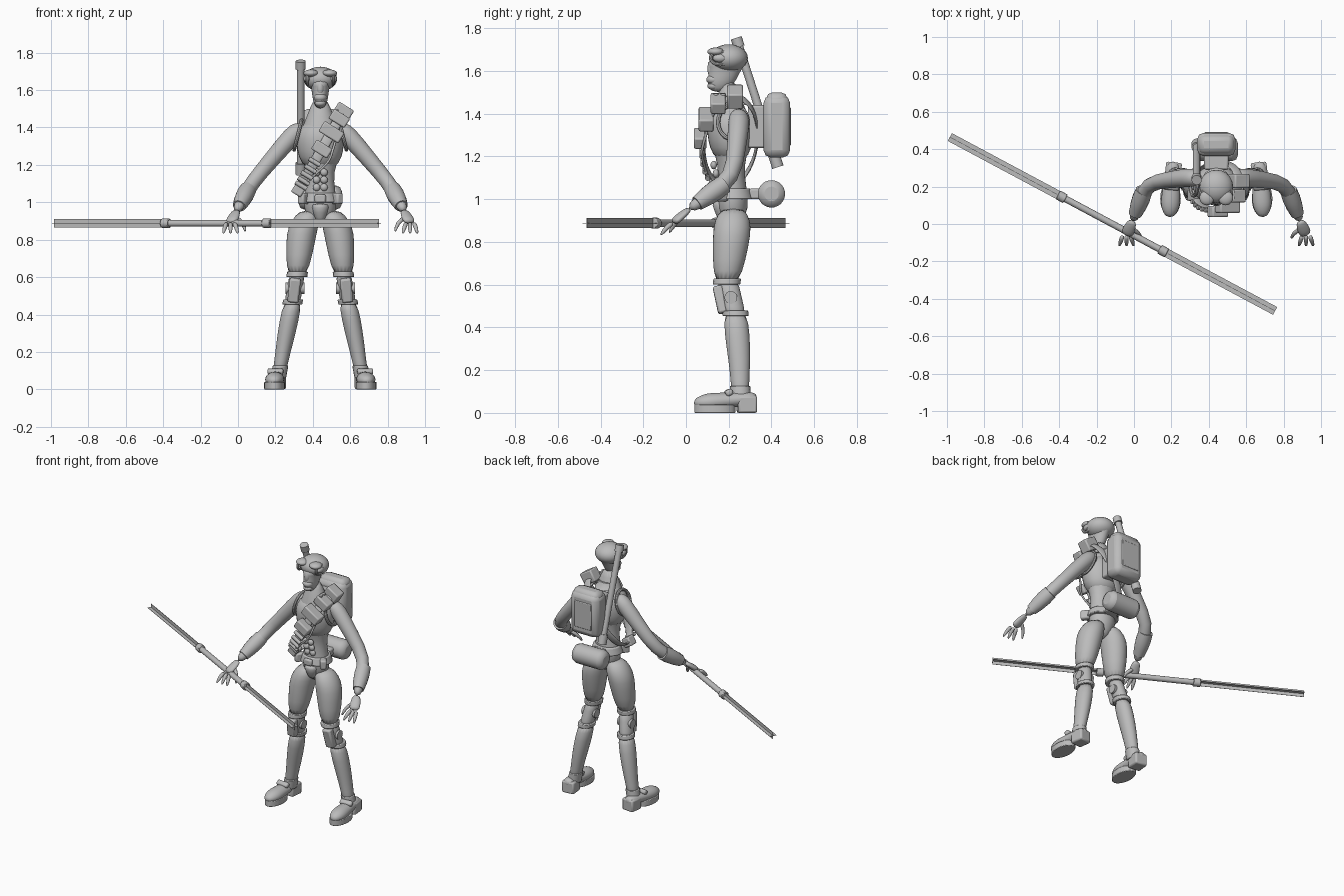
import bpy, bmesh, math
from mathutils import Vector, Matrix

if "Cube" in bpy.data.objects:
    bpy.data.objects.remove(bpy.data.objects["Cube"], do_unlink=True)

CENTRE_X = .44             # body centre line; all parts are placed relative to it
UP = Vector((0, 0, 1))
FRONT = Vector((0, -1, 0))
SIDEWAYS = Vector((1, 0, 0))

grey = bpy.data.materials.new("plain_grey")
grey.use_nodes = True
colour = (.5, .5, .5, 1)
grey.diffuse_color = colour
grey.node_tree.nodes["Principled BSDF"].inputs["Base Color"].default_value = colour


def finish(name, bm, mirror=False, rounded=False, bevel=0, smooth=True):
    """Turn the built faces into a named grey object with its modifiers."""
    bmesh.ops.recalc_face_normals(bm, faces=bm.faces)
    mesh = bpy.data.meshes.new(name)
    bm.to_mesh(mesh)
    bm.free()
    mesh.materials.append(grey)
    part = bpy.data.objects.new(name, mesh)
    part.location = SIDEWAYS * CENTRE_X
    bpy.context.collection.objects.link(part)
    if rounded:
        mesh.polygons.foreach_set("use_smooth", [True] * len(mesh.polygons))
        part.modifiers.new("Subdivision", "SUBSURF")
    elif smooth:
        bpy.ops.object.select_all(action="DESELECT")
        part.select_set(True)
        bpy.context.view_layer.objects.active = part
        bpy.ops.object.shade_smooth_by_angle(angle=math.radians(40))
    if bevel:
        modifier = part.modifiers.new("Bevel", "BEVEL")
        modifier.width, modifier.segments = bevel, 2
    if mirror:
        part.modifiers.new("Mirror", "MIRROR")


def along_joints(joints, fraction):
    """Point at a fraction of the way through a chain of joints."""
    place = fraction * (len(joints) - 1)
    index = min(int(place), len(joints) - 2)
    return Vector(joints[index]).lerp(Vector(joints[index + 1]), place - index)


def limb(name, joints, radii, flat=1, sides=16, level=False, hub=None, closed=False, **options):
    """Skin evenly spaced elliptical rings along a chain of joints, level or square to it."""
    bm = bmesh.new()
    count = len(radii)
    centres = [along_joints(joints, i / (count - 1)) for i in range(count)]
    rings = []
    for i, (centre, radius) in enumerate(zip(centres, radii)):
        wide, deep = SIDEWAYS, FRONT
        if not level:
            before = centres[i - 1] if i or closed else centre
            after = centres[(i + 1) % count] if i + 1 < count or closed else centre
            tangent = (after - before).normalized()
            guide = centre - Vector(hub) if hub else UP * 2 + FRONT + SIDEWAYS / 2
            deep = (guide - tangent * guide.dot(tangent)).normalized()
            wide = tangent.cross(deep)
        turns = [math.tau * k / sides for k in range(sides)]
        rings.append([bm.verts.new(centre + radius * (wide * math.cos(turn) + deep * flat * math.sin(turn)))
                      for turn in turns])
    for i in range(count if closed else count - 1):
        low, high = rings[i], rings[(i + 1) % count]
        for k in range(sides):
            bm.faces.new((low[k - 1], low[k], high[k], high[k - 1]))
    if not closed:
        bm.faces.new(rings[0])
        bm.faces.new(rings[-1])
    finish(name, bm, **options)


def rod(name, start, end, radius, **options):
    limb(name, [start, end], [radius, radius], **options)


def oval_point(centre, first_axis, second_axis, degrees):
    turn = math.radians(degrees)
    return Vector(centre) + Vector(first_axis) * math.cos(turn) + Vector(second_axis) * math.sin(turn)


def hoop(name, centre, first_axis, second_axis, width, flat=1, **options):
    """Closed oval band around a centre."""
    path = [oval_point(centre, first_axis, second_axis, turn) for turn in range(0, 360, 15)]
    limb(name, path, [width] * len(path), flat, sides=8, hub=centre, closed=True, **options)


def box(name, place, size, turn=(0, 0, 0), bevel=.01, **options):
    bm = bmesh.new()
    spin = Matrix.Identity(4)
    for axis, degrees in zip("XYZ", turn):
        spin = Matrix.Rotation(math.radians(degrees), 4, axis) @ spin
    bmesh.ops.create_cube(bm, size=1, matrix=Matrix.Translation(place) @ spin @ Matrix.Diagonal((*size, 1)))
    finish(name, bm, bevel=bevel, **options)


def ball(name, place, size, **options):
    bm = bmesh.new()
    bmesh.ops.create_uvsphere(bm, u_segments=20, v_segments=12, radius=1,
                              matrix=Matrix.Translation(place) @ Matrix.Diagonal((*size, 1)))
    finish(name, bm, **options)


# Torso, vest and neck
CROTCH, NECK = Vector((0, .22, .86)), Vector((0, .2, 1.56))
limb("torso", [CROTCH, NECK], [.03, .1, .08, .07, .11, .12, .07, .04], flat=.85, level=True, rounded=True)
limb("vest", [CROTCH.lerp(NECK, .45), CROTCH.lerp(NECK, .83)], [.08, .12, .13, .13, .08],
     flat=.85, level=True, rounded=True)
limb("collar", [(0, .22, 1.44), (0, .22, 1.48)], [.08, .06, .05], level=True)
hoop("armhole_rim", (.12, .22, 1.36), FRONT * .07, (-.02, 0, .08), .01, mirror=True)
for row in range(3):
    ball("belly_muscle", (.02, .15 - row / 100, 1.08 + row / 25), (.02, .015, .02), mirror=True)

# Head
limb("jaw", [(0, .15, 1.5), (0, .2, 1.66)], [.02, .04, .045, .05, .07], flat=1.6, level=True, rounded=True)
ball("skull", (0, .2, 1.66), (.09, .09, .065))
ball("muzzle", (0, .13, 1.56), (.035, .035, .025))
ball("lower_lip", (0, .13, 1.53), (.03, .03, .02))
ball("nose_ridge", (0, .12, 1.61), (.02, .02, .04))
ball("brow", (.05, .14, 1.69), (.04, .04, .02), mirror=True)
EYE = Vector((.07, .16, 1.66))
ball("eye", EYE, (.02, .035, .02), mirror=True)
hoop("eyelid", EYE, FRONT * .045, UP * .03, .008, mirror=True)

# Arms
SHOULDER, UPPER_ARM = Vector((.09, .24, 1.4)), Vector((.14, .25, 1.37))
ELBOW, WRIST, KNUCKLES = Vector((.37, .22, 1.1)), Vector((.45, .01, .95)), Vector((.48, -.06, .89))
limb("arm", [SHOULDER, UPPER_ARM, ELBOW, WRIST], [.03, .045, .053, .045, .04, .042, .024],
     mirror=True, rounded=True)
limb("bracer", [ELBOW.lerp(WRIST, .2), ELBOW.lerp(WRIST, .8)], [.045, .048, .044, .035], mirror=True)
limb("palm", [WRIST.lerp(KNUCKLES, -.1), KNUCKLES], [.022, .03, .035, .03],
     flat=.55, mirror=True, rounded=True)
for k in range(3):
    base = KNUCKLES + SIDEWAYS * (1 - k) * .02
    tip = base + Vector(((1 - k) * .02, -.06, -.06))
    bend = base.lerp(tip, .5) + UP * .01
    limb("finger", [base, bend, tip], [.013, .013, .007], sides=10, mirror=True, rounded=True)
limb("thumb", [WRIST.lerp(KNUCKLES, .4), (.41, -.05, .89), (.4, -.08, .84)], [.014, .012, .007],
     sides=10, mirror=True, rounded=True)

# Legs
HIP, THIGH, KNEE = Vector((.06, .22, .96)), Vector((.1, .215, .84)), Vector((.125, .19, .6))
SHIN, CALF, ANKLE = Vector((.145, .23, .48)), Vector((.19, .25, .25)), Vector((.225, .255, .06))
limb("thigh", [HIP, THIGH, KNEE], [.05, .078, .083, .072, .053],
     flat=1.1, level=True, mirror=True, rounded=True)
limb("knee", [KNEE.lerp(THIGH, .1), SHIN.lerp(CALF, .2)], [.044, .042, .044, .04],
     flat=1.2, level=True, mirror=True, rounded=True)
limb("boot_shaft", [SHIN, CALF, ANKLE], [.05, .052, .046, .038, .037],
     flat=1.15, level=True, mirror=True, rounded=True)
for name, start, end, fraction, radius in [("thigh_cuff", KNEE, THIGH, .12, .056),
                                           ("boot_cuff", SHIN, CALF, .12, .053),
                                           ("ankle_cuff", ANKLE, CALF, .35, .042)]:
    limb(name, [start, start.lerp(end, fraction)], [radius, radius],
         flat=1.15, level=True, mirror=True, bevel=.004)
box("knee_plate", (.14, .16, .53), (.06, .045, .13), (12, -6, 0), mirror=True)
knee_pin = KNEE.lerp(SHIN, .5)
rod("knee_hinge", knee_pin - SIDEWAYS * .05, knee_pin + SIDEWAYS * .05, .03, mirror=True)

# Shoes
TOE, HEEL = Vector((.25, .035, .045)), Vector((.23, .335, .07))
limb("shoe", [TOE, HEEL], [.02, .048, .053, .05, .045, .042, .04, .03], flat=.8,
     hub=TOE - UP * 9, mirror=True, rounded=True)
rod("shoe_sole", (.245, .135, 0), (.245, .135, .04), .055, flat=1.75, sides=24, level=True,
    mirror=True, bevel=.004)
box("shoe_heel", (.23, .285, .04), (.085, .09, .08), (0, 0, 6), mirror=True)
box("shoe_strap", (.24, .2, .095), (.085, .035, .03), (30, 0, 5), mirror=True)

# Belt and hip plates
limb("belt", [(0, .22, 1), (0, .22, 1.05)], [.105, .09], flat=.92, sides=24, level=True, bevel=.006)
box("buckle", (0, .13, 1.02), (.06, .025, .045))
box("belt_pouch", (.09, .165, 1.02), (.04, .06, .06), (0, 0, 35), mirror=True)
limb("groin_plate", [(0, .175, .89), (0, .17, 1)], [.02, .04, .06], level=True, rounded=True)

# Slung strap with its pouches and shells
SLUNG = [(0, .21, 1.27), (.12, .02, .21), FRONT * .125]
TILT = 32
hoop("chest_strap", *SLUNG, .03, flat=.25, rounded=True)
for turn, size in [(0, (.095, .075, .08)), (32, (.1, .07, .06)), (60, (.125, .07, .065)),
                   (86, (.1, .06, .06)), (165, (.06, .06, .06))]:
    spot = oval_point(*SLUNG, turn) + FRONT * math.sin(math.radians(turn)) * .02
    box("strap_pouch", spot, size, (0, TILT, 0), bevel=.008)
across = Vector((1, 0, -.6)) * .03
for turn in range(105, 150, 11):
    spot = oval_point(*SLUNG, turn) + FRONT * .01
    rod("strap_shell", spot - across, spot + across, .012)
for k in range(3):
    foot = Vector((.085, .14 + k / 30, 1.445))
    rod("shoulder_shell", foot, foot + UP * .05, .013)
limb("hanging_cord", [(.09, .11, 1.36), (.05, .07, 1.22), (-.08, .1, 1.1)], [.007] * 7, sides=8, rounded=True)

# Backpack, bed roll and long carried tube
PACK = Vector((0, .425, 1.34))
box("backpack", PACK, (.205, .125, .29), bevel=.035)
box("backpack_lid", PACK + UP * .11, (.19, .1, .1), bevel=.03)
box("backpack_panel", PACK - FRONT * .06, (.13, .012, .18), bevel=.005)
box("backpack_mount", PACK + FRONT * .09, (.13, .09, .2))
ROLL = Vector((0, .4, 1.025))
box("roll_mount", ROLL + FRONT * .07, (.09, .07, .05))
rod("bed_roll", ROLL - SIDEWAYS * .115, ROLL + SIDEWAYS * .115, .064, sides=24, bevel=.03)
TUBE = [Vector((-.105, .235, 1.755)), Vector((-.105, .43, 1.15))]
rod("carried_tube", *TUBE, .02)
rod("tube_top_cap", TUBE[0], TUBE[0].lerp(TUBE[1], .07), .027)
rod("tube_end_cap", TUBE[1], TUBE[1].lerp(TUBE[0], .1), .028)

# Staff: turned handle with crossed thin blades at both ends
MIDDLE = Vector((-.115 - CENTRE_X, 0, .888))
AIM = Vector((.87, -.465, 0)).normalized()
rod("staff_handle", MIDDLE - AIM * .3, MIDDLE + AIM * .3, .018)
for way in (AIM, -AIM):
    rod("staff_collar", MIDDLE + way * .285, MIDDLE + way * .33, .026, bevel=.004)
    for name, across in (("upright_blade", UP), ("level_blade", AIM.cross(UP))):
        bm = bmesh.new()
        half, thin = across * .0235, way.cross(across) * .001
        corners = [bm.verts.new(MIDDLE + way * reach + half * edge + thin * face)
                   for reach in (.3, .986) for edge in (-1, 1) for face in (-1, 1)]
        bmesh.ops.convex_hull(bm, input=corners)
        finish(name, bm, smooth=False)
